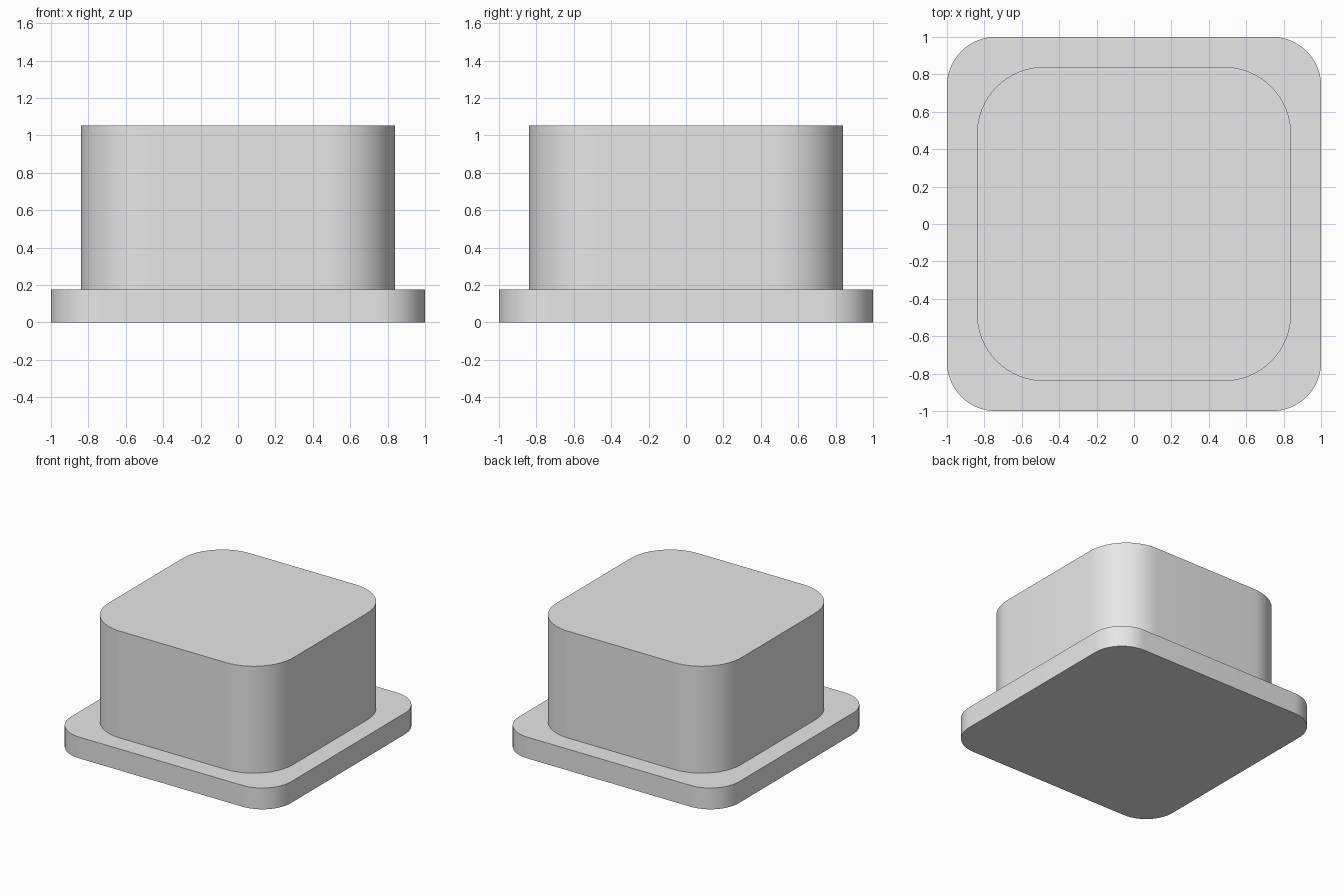
import bpy
import bmesh
from math import radians, cos, sin, pi

cube = bpy.data.objects.get("Cube")
if cube:
    bpy.data.objects.remove(cube, do_unlink=True)

grey = bpy.data.materials.new("light_grey")
grey.use_nodes = True
colour = (0.8, 0.8, 0.8, 1)
grey.diffuse_color = colour
grey.node_tree.nodes["Principled BSDF"].inputs["Base Color"].default_value = colour


def rounded_outline(half, radius, steps=16):
    """Counter-clockwise outline of a square with rounded corners."""
    inner = half - radius
    points = []
    for corner, (sx, sy) in enumerate([(1, 1), (-1, 1), (-1, -1), (1, -1)]):
        for i in range(steps + 1):
            a = (corner + i / steps) * pi / 2
            points.append((sx * inner + radius * cos(a), sy * inner + radius * sin(a)))
    return points


def rounded_block(name, half, radius, bottom, top):
    """Extrude the rounded square between two heights."""
    bm = bmesh.new()
    face = bm.faces.new([bm.verts.new((x, y, bottom)) for x, y in rounded_outline(half, radius)])
    extruded = bmesh.ops.extrude_face_region(bm, geom=[face], use_keep_orig=True)["geom"]
    verts = [g for g in extruded if isinstance(g, bmesh.types.BMVert)]
    bmesh.ops.translate(bm, verts=verts, vec=(0, 0, top - bottom))
    bmesh.ops.recalc_face_normals(bm, faces=bm.faces)
    mesh = bpy.data.meshes.new(name)
    bm.to_mesh(mesh)
    bm.free()
    mesh.materials.append(grey)
    obj = bpy.data.objects.new(name, mesh)
    bpy.context.collection.objects.link(obj)
    bpy.ops.object.select_all(action="DESELECT")
    obj.select_set(True)
    bpy.context.view_layer.objects.active = obj
    bpy.ops.object.shade_smooth_by_angle(angle=radians(30))
    return obj


# Wide flange at the bottom, solid plug standing on it
rounded_block("base_flange", 1.0, 0.26, 0.0, 0.175)
rounded_block("plug_body", 0.84, 0.36, 0.175, 1.053)
